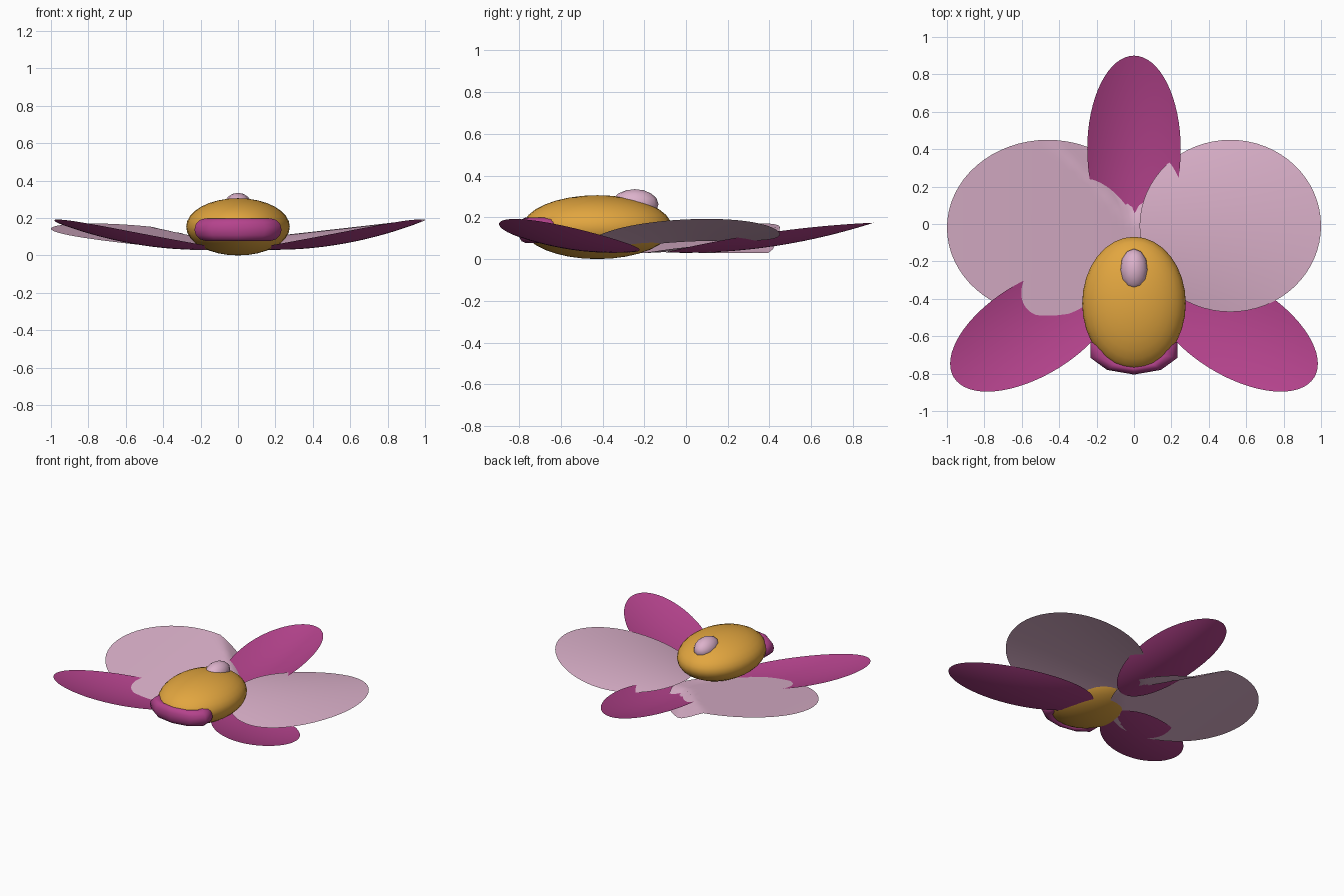
import bpy, bmesh, math
from mathutils import Matrix

cube = bpy.data.objects.get("Cube")
if cube:
    bpy.data.objects.remove(cube)


def material(name, rgb):
    m = bpy.data.materials.new(name)
    m.use_nodes = True
    m.diffuse_color = (*rgb, 1)
    m.node_tree.nodes["Principled BSDF"].inputs["Base Color"].default_value = (*rgb, 1)
    return m


magenta = material("magenta", (0.46, 0.056, 0.265))
pink = material("pale pink", (0.72, 0.445, 0.60))
gold = material("gold", (0.76, 0.38, 0.05))


def add_object(name, bm, mat):
    mesh = bpy.data.meshes.new(name)
    bm.to_mesh(mesh)
    bm.free()
    mesh.materials.append(mat)
    for p in mesh.polygons:
        p.use_smooth = True
    ob = bpy.data.objects.new(name, mesh)
    bpy.context.collection.objects.link(ob)
    return ob


def leaf(name, mat, center, radii, height, rings=16, sides=64):
    """Thin elliptical sheet whose height follows a function of x and y."""
    bm = bmesh.new()

    def vert(r, a):
        x = center[0] + radii[0] * r * math.cos(a)
        y = center[1] + radii[1] * r * math.sin(a)
        return bm.verts.new((x, y, height(x, y)))

    hub = vert(0, 0)
    loops = [[vert(i / rings, math.tau * k / sides) for k in range(sides)]
             for i in range(1, rings + 1)]
    for k in range(sides):
        n = (k + 1) % sides
        bm.faces.new((hub, loops[0][k], loops[0][n]))
        for a, b in zip(loops, loops[1:]):
            bm.faces.new((a[k], b[k], b[n], a[n]))
    return add_object(name, bm, mat)


def ellipsoid(name, mat, center, radii, segments, rings):
    bm = bmesh.new()
    bmesh.ops.create_uvsphere(bm, u_segments=segments, v_segments=rings, radius=1)
    bm.transform(Matrix.Translation(center) @ Matrix.Diagonal((*radii, 1)))
    return add_object(name, bm, mat)


# Three cupped sepals, turned about the flower's middle
pivot = Matrix.Translation((0, -0.23, 0))
for name, angle, lift, cup in (("back_sepal", 0, 0.178, 1.1),
                               ("right_sepal", 121.5, 0.2, 0.55),
                               ("left_sepal", -121.5, 0.2, 0.55)):
    sepal = leaf(name, magenta, (0, 0.4), (0.25, 0.5),
                 lambda x, y: 0.03 + lift * y * y + cup * x * x)
    sepal.data.transform(pivot @ Matrix.Rotation(math.radians(angle), 4, "Z")
                         @ pivot.inverted())


# Two broad petals, arched across and rising towards their outer tips
def left_height(x, y):
    return 0.08 + 0.11 * x + 0.05 * y - (0.3 - 0.2 * x) * y * y


def right_height(x, y):
    out = abs(x)
    dip = 0.5 * max(0, y - out)
    return max(0.03, 0.045 + 0.15 * out - 0.05 * out * out + 0.11 * y - dip)


leaf("left_petal", pink, (0.515, -0.01), (0.485, 0.46), left_height)
leaf("right_petal", pink, (-0.46, -0.02), (0.54, 0.47), right_height)

# Swollen lip and the small column on top
ellipsoid("lip", gold, (0, -0.425, 0.153), (0.277, 0.357, 0.153), 32, 16)
ellipsoid("column", pink, (0, -0.245, 0.262), (0.075, 0.113, 0.073), 12, 8)

# Squashed ring around the front of the lip
bm = bmesh.new()
sides, tube = 10, 12
grid = []
for i in range(sides):
    a = math.tau * i / sides - math.pi / 2
    row = []
    for j in range(tube):
        b = math.tau * j / tube
        r = 0.75 + 0.25 * math.cos(b)
        row.append(bm.verts.new((0.245 * r * math.cos(a), -0.675 + 0.13 * r * math.sin(a),
                                 0.138 + 0.06 * math.sin(b))))
    grid.append(row)
for i in range(sides):
    for j in range(tube):
        a, b, n = grid[i], grid[(i + 1) % sides], (j + 1) % tube
        bm.faces.new((a[j], b[j], b[n], a[n]))
add_object("lip_ring", bm, magenta)
